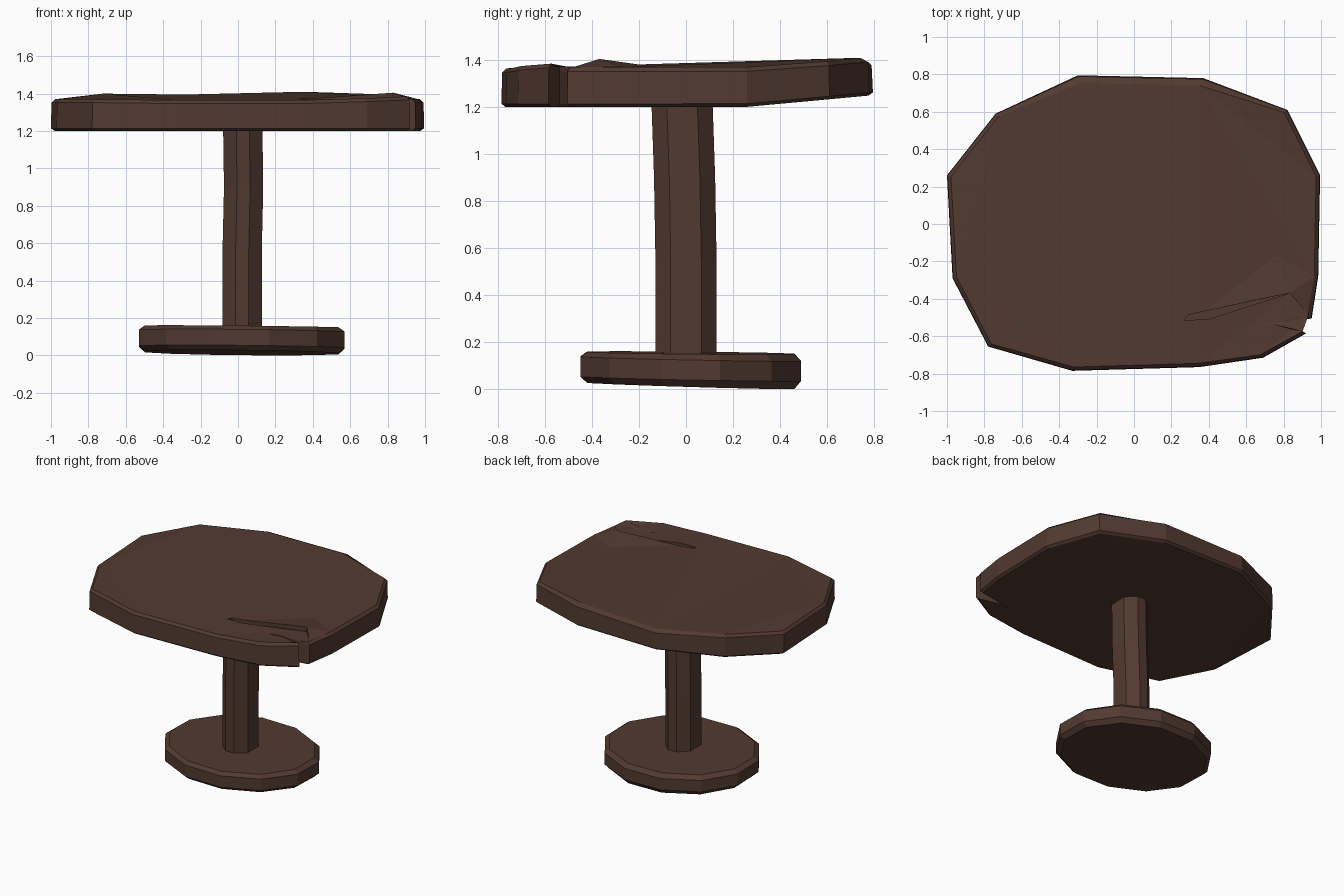
import bpy
import bmesh
from math import cos, sin, pi, radians
from mathutils import Vector

cube = bpy.data.objects.get("Cube")
if cube:
    bpy.data.objects.remove(cube, do_unlink=True)

wood = bpy.data.materials.new("dark brown wood")
wood.use_nodes = True
COLOUR = (0.084, 0.042, 0.030, 1)
wood.diffuse_color = COLOUR
wood.node_tree.nodes["Principled BSDF"].inputs["Base Color"].default_value = COLOUR


def loft(name, rings):
    """Skin a stack of equal rings and cap both ends."""
    bm = bmesh.new()
    loops = [[bm.verts.new(p) for p in ring] for ring in rings]
    n = len(loops[0])
    for low, high in zip(loops, loops[1:]):
        for i in range(n):
            j = (i + 1) % n
            bm.faces.new((low[i], low[j], high[j], high[i]))
    caps = [bm.faces.new(loops[0][::-1]), bm.faces.new(loops[-1])]
    bmesh.ops.triangulate(bm, faces=caps)
    bmesh.ops.recalc_face_normals(bm, faces=bm.faces)
    mesh = bpy.data.meshes.new(name)
    bm.to_mesh(mesh)
    bm.free()
    mesh.materials.append(wood)
    obj = bpy.data.objects.new(name, mesh)
    bpy.context.collection.objects.link(obj)
    return obj


# Tabletop: worn outline with a split in the front left edge (x, y, top height)
outline = [
    (-0.97, -0.29, 1.37), (-0.78, -0.655, 1.37), (-0.33, -0.785, 1.365),
    (0.35, -0.765, 1.365), (0.69, -0.715, 1.375), (0.92, -0.585, 1.385),
    (0.74, -0.535, 1.375), (0.64, -0.545, 1.37), (0.95, -0.505, 1.37),
    (0.985, -0.28, 1.37), (0.995, 0.26, 1.37), (0.82, 0.61, 1.395),
    (0.37, 0.78, 1.41), (-0.30, 0.795, 1.395), (-0.74, 0.59, 1.40),
    (-1.0, 0.26, 1.37),
]
SPLIT = (6, 7)


def rim(inset, drop, bottom):
    ring = []
    for i, (x, y, top) in enumerate(outline):
        amount = 0 if i in SPLIT else inset
        if y > 0.75 and not bottom:
            amount *= 2
        d = Vector((x, y)).normalized() * amount
        base = 1.20 + max(0, y - 0.25) * 0.09
        ring.append((x - d.x, y - d.y, base + drop if bottom else top - drop))
    return ring


table_top = loft("table_top", [rim(0.02, 0, True), rim(0, 0.014, True),
                               rim(0.003, 0.018, False), rim(0.022, 0, False)])

# Tapering crack cut into the tabletop
crack = [(0.27, -0.515), (0.40, -0.508), (0.83, -0.37), (0.29, -0.485)]
cutter = loft("crack_cutter", [[(x, y, z) for x, y in crack] for z in (1.29, 1.5)])
cutter.hide_render = True
cut = table_top.modifiers.new("crack", "BOOLEAN")
cut.operation = "DIFFERENCE"
cut.solver = "EXACT"
cut.object = cutter
bpy.context.view_layer.objects.active = table_top
bpy.ops.object.modifier_apply(modifier=cut.name)
bpy.data.objects.remove(cutter, do_unlink=True)

# Lifted splinter beside the crack
foot = [(0.34, -0.474), (0.83, -0.369), (0.93, -0.48), (0.965, -0.28), (0.75, -0.12)]
lift = [0, 0.035, 0, 0, 0]
loft("raised_splinter", [[(x, y, 1.35) for x, y in foot],
                         [(x, y, 1.37 + h) for (x, y), h in zip(foot, lift)]])

# Pedestal: slightly bent eight-sided post
section = [(0.035, -0.13), (0.105, -0.065), (0.105, 0.065), (0.035, 0.13),
           (-0.035, 0.13), (-0.105, 0.065), (-0.105, -0.065), (-0.035, -0.13)]
bends = [(0.022, 0, 0.10), (0.022, 0, 0.55), (0.03, -0.006, 0.90), (0.025, -0.018, 1.25)]
loft("pedestal", [[(cx + x, cy + y, z) for x, y in section] for cx, cy, z in bends])


# Foot: chamfered twelve-sided slab with an uneven underside
def slab(scale, z, tilt):
    ring = []
    for i in range(12):
        a = radians(15) + i * pi / 6
        x, y = 0.57 * cos(a) * scale, 0.485 * sin(a) * scale
        ring.append((0.02 + x, 0.02 + y, z - tilt * y - 0.01 * x))
    return ring


loft("foot", [slab(0.94, 0.015, 0.03), slab(1, 0.045, 0.02),
              slab(1, 0.13, 0.02), slab(0.94, 0.155, 0.01)])
